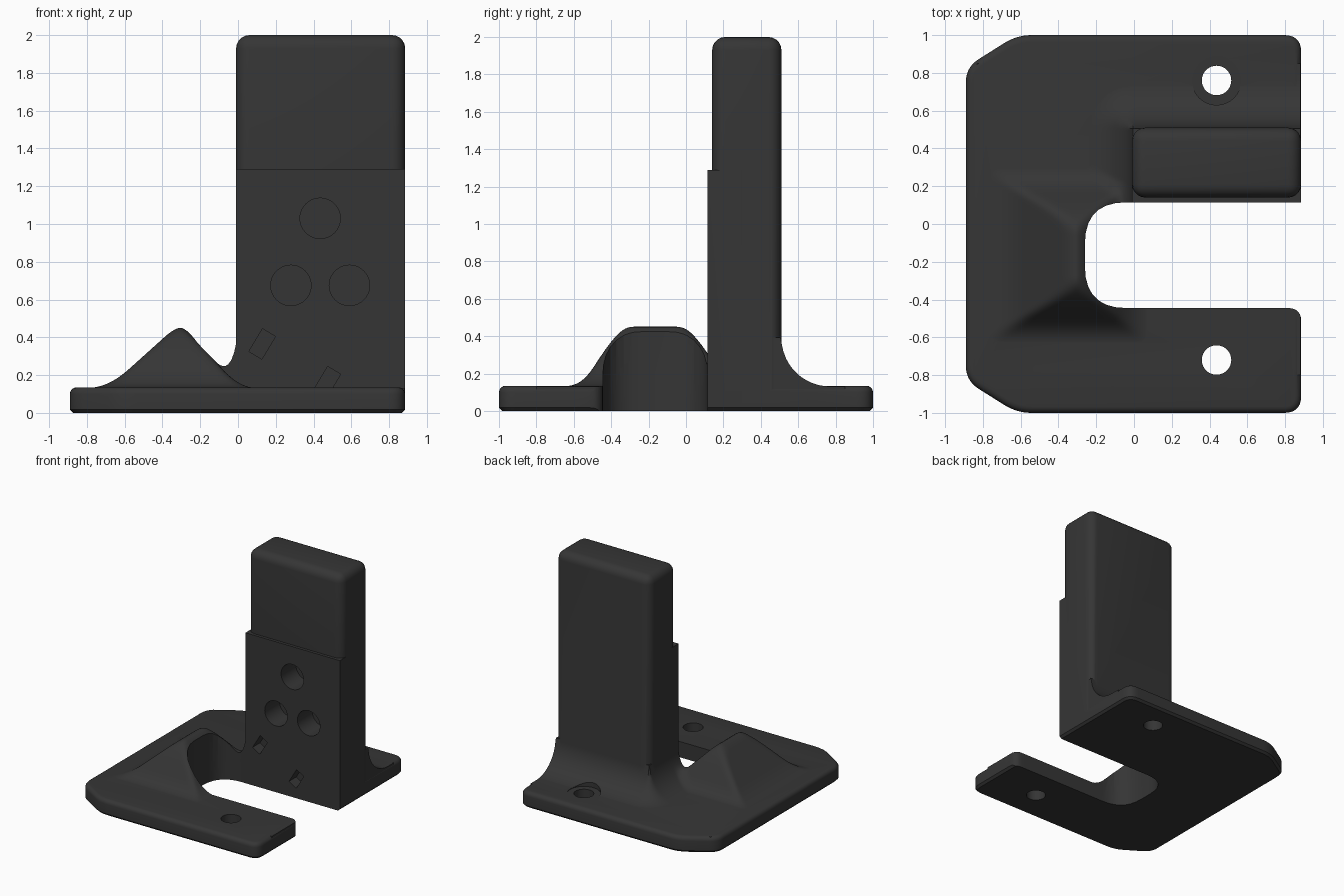
import bpy, bmesh, math
from mathutils import Vector

if "Cube" in bpy.data.objects:
    bpy.data.objects.remove(bpy.data.objects["Cube"])

dark = bpy.data.materials.new("dark_grey_plastic")
dark.diffuse_color = (0.036, 0.036, 0.036, 1)
dark.use_nodes = True
dark.node_tree.nodes["Principled BSDF"].inputs["Base Color"].default_value = dark.diffuse_color
TOP = 0.135           # plate thickness
RIGHT = 0.885         # flush right side


def to_object(name, bm):
    bmesh.ops.recalc_face_normals(bm, faces=bm.faces)
    me = bpy.data.meshes.new(name)
    bm.to_mesh(me)
    bm.free()
    me.materials.append(dark)
    ob = bpy.data.objects.new(name, me)
    bpy.context.collection.objects.link(ob)
    return ob


def rounded(corners, steps=7):
    """Outline from (x, y, corner cut) with each corner curved."""
    out = []
    for i, (x, y, cut) in enumerate(corners):
        p = Vector((x, y))
        a = Vector(corners[i - 1][:2])
        b = Vector(corners[(i + 1) % len(corners)][:2])
        if cut == 0:
            out.append(p)
            continue
        s, e = p + (a - p).normalized() * cut, p + (b - p).normalized() * cut
        for k in range(steps + 1):
            t = k / steps
            out.append(s * (1 - t) ** 2 + p * 2 * t * (1 - t) + e * t * t)
    return out


def prism(outline, z0, z1):
    bm = bmesh.new()
    base = bm.faces.new([bm.verts.new((p.x, p.y, z0)) for p in outline])
    up = bmesh.ops.extrude_face_region(bm, geom=[base])["geom"]
    bmesh.ops.translate(bm, vec=(0, 0, z1 - z0),
                        verts=[v for v in up if isinstance(v, bmesh.types.BMVert)])
    return bm


def bevel(bm, test, offset, segments):
    edges = [e for e in bm.edges if test(*[v.co for v in e.verts])]
    bmesh.ops.bevel(bm, geom=edges, offset=offset, segments=segments,
                    profile=0.5, affect='EDGES')


def box(name, x0, x1, y0, y1, z0, z1, round_by=0):
    bm = prism([Vector(p) for p in ((x0, y0), (x1, y0), (x1, y1), (x0, y1))], z0, z1)
    if round_by:
        bevel(bm, lambda a, b: max(a.z, b.z) > z0 + 0.001, round_by, 5)
    return to_object(name, bm)


def cylinder(name, loc, radius, depth, along_y=False):
    bm = bmesh.new()
    bmesh.ops.create_cone(bm, cap_ends=True, segments=40, radius1=radius,
                          radius2=radius, depth=depth)
    ob = to_object(name, bm)
    ob.location = loc
    ob.rotation_euler.x = math.pi / 2 if along_y else 0
    return ob


def combine(target, other, operation):
    bpy.context.view_layer.update()
    mod = target.modifiers.new("combine", 'BOOLEAN')
    mod.operation, mod.solver, mod.object = operation, 'EXACT', other
    bpy.context.view_layer.objects.active = target
    bpy.ops.object.modifier_apply(modifier=mod.name)
    bpy.data.objects.remove(other)


# Base plate with clipped left corners, rounded top rim and chamfered bottom
bm = prism(rounded([(-0.89, -0.83, 0.08), (-0.62, -1, 0.08), (RIGHT, -1, 0.09),
                    (RIGHT, 1, 0.09), (-0.62, 1, 0.08), (-0.89, 0.83, 0.08)]), 0, TOP)
bevel(bm, lambda a, b: min(a.z, b.z) > TOP - 0.001, 0.035, 4)
bevel(bm, lambda a, b: max(a.z, b.z) < 0.001, 0.018, 1)
stand = to_object("slotted_stand", bm)


# Ridge over the slot end and the fillet around the tower foot
def smooth_max(a, b, k):
    if k <= 0:
        return max(a, b)
    h = max(k - abs(a - b), 0) / k
    return max(a, b) + h * h * k / 4


def rise(x, y):
    dx = x + 0.305
    slope = 0.345 - (0.9 * -dx if dx < 0 else 1.1 * dx)
    t = min(max((abs(y + 0.165) - 0.113) / 0.42, 0), 1)
    side = 0.425 * (1 - t * t * (3 - 2 * t)) - 0.1
    mound = smooth_max(-smooth_max(-slope, -side, 0.05), 0, 0.1)
    r = 0.26
    d = math.hypot(max(-0.01 - x, 0), max(y - 0.51, 0))
    fillet = r - math.sqrt(r * r - (r - d) ** 2) if d < r else 0
    if y < 0.05:
        fillet = 0
    return smooth_max(mound, fillet, min(0.1, 2 * min(mound, fillet)))


NX, NY = 112, 110
X0, X1, Y0, Y1, LOW = -0.83, RIGHT - 0.004, -0.8, 0.85, 0.06
bm = bmesh.new()
grid = []
for i in range(NX + 1):
    x = X0 + (X1 - X0) * i / NX
    ys = [Y0 + (Y1 - Y0) * j / NY for j in range(NY + 1)]
    grid.append([bm.verts.new((x, y, TOP - 0.003 + rise(x, y))) for y in ys])
for i in range(NX):
    for j in range(NY):
        bm.faces.new((grid[i][j], grid[i + 1][j], grid[i + 1][j + 1], grid[i][j + 1]))
rim = [e for e in bm.edges if e.is_boundary]
skirt = bmesh.ops.extrude_edge_only(bm, edges=rim)["geom"]
for v in skirt:
    if isinstance(v, bmesh.types.BMVert):
        v.co.z = LOW
bmesh.ops.contextual_create(bm, geom=[e for e in bm.edges if e.is_boundary])
combine(stand, to_object("ridge_and_fillet", bm), 'UNION')

# Tower and its slightly proud front panel
combine(stand, box("tower", -0.01, RIGHT, 0.14, 0.51, 0.04, 2, 0.07), 'UNION')
combine(stand, box("front_panel", -0.01, RIGHT, 0.09, 0.3, 0.04, 1.29), 'UNION')

# Open slot, which also trims the panel flush
slot = prism(rounded([(1.2, 0.115, 0), (-0.26, 0.115, 0.22), (-0.26, -0.445, 0.22),
                      (RIGHT, -0.445, 0.07), (RIGHT, -0.6, 0), (1.2, -0.6, 0)]), -0.2, 2.3)
combine(stand, to_object("slot_cutter", slot), 'DIFFERENCE')

# Screw holes, with a clearance pocket in the rear fillet
for y in (0.76, -0.72):
    combine(stand, cylinder("screw_cutter", (0.437, y, 0.1), 0.078, 0.6), 'DIFFERENCE')
combine(stand, cylinder("pocket_cutter", (0.437, 0.76, 0.432), 0.13, 0.6), 'DIFFERENCE')

# Round and slanted square sockets in the front panel
for x, z in ((0.435, 1.03), (0.28, 0.675), (0.59, 0.675)):
    combine(stand, cylinder("socket_cutter", (x, 0.115, z), 0.107, 0.4, True), 'DIFFERENCE')
for x, z in ((0.128, 0.365), (0.473, 0.165)):
    cutter = box("square_cutter", -0.04, 0.04, -0.1, 0.1, -0.07, 0.07)
    cutter.location = (x, 0.115, z)
    cutter.rotation_euler.y = math.radians(31)
    combine(stand, cutter, 'DIFFERENCE')

stand.select_set(True)
bpy.context.view_layer.objects.active = stand
bpy.ops.object.shade_smooth_by_angle(angle=math.radians(30))
